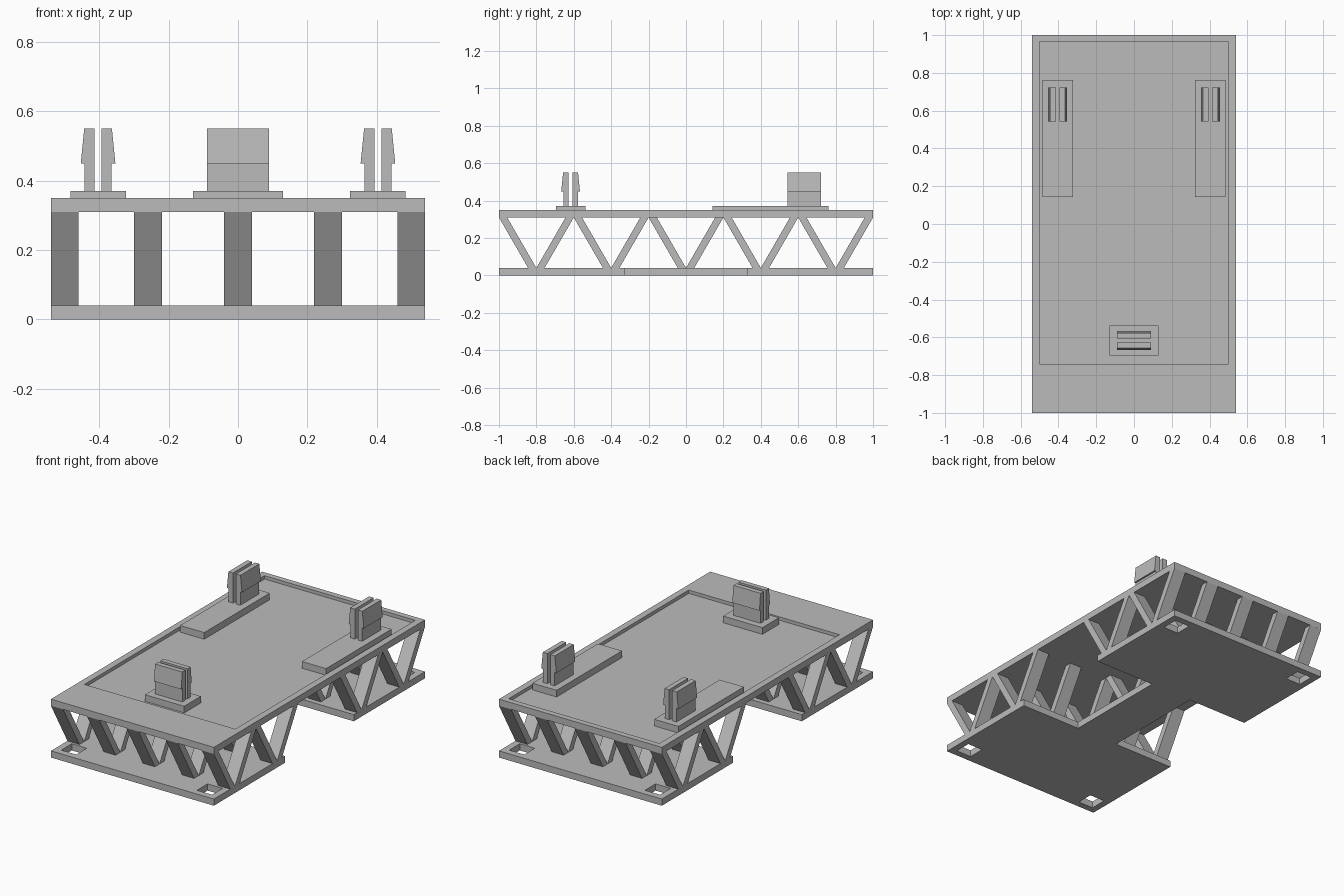
import bpy
import bmesh

if "Cube" in bpy.data.objects:
    bpy.data.objects.remove(bpy.data.objects["Cube"], do_unlink=True)

grey = bpy.data.materials.new("plain grey")
grey.use_nodes = True
grey.diffuse_color = (0.5, 0.5, 0.5, 1)
grey.node_tree.nodes["Principled BSDF"].inputs["Base Color"].default_value = (0.5, 0.5, 0.5, 1)


def prism(name, outline, to_3d, start, end):
    """Extrude a 2D outline from start to end; to_3d places (a, b, depth)."""
    bm = bmesh.new()
    loops = [[bm.verts.new(to_3d(a, b, d)) for a, b in outline] for d in (start, end)]
    n = len(outline)
    for loop in loops:
        bm.faces.new(loop)
    for i in range(n):
        j = (i + 1) % n
        bm.faces.new((loops[0][i], loops[0][j], loops[1][j], loops[1][i]))
    bmesh.ops.recalc_face_normals(bm, faces=bm.faces)
    mesh = bpy.data.meshes.new(name)
    bm.to_mesh(mesh)
    bm.free()
    mesh.materials.append(grey)
    obj = bpy.data.objects.new(name, mesh)
    bpy.context.collection.objects.link(obj)
    return obj


def flat(a, b, d):
    return (a, b, d)


def across_x(a, b, d):
    return (d, a, b)


def across_y(a, b, d):
    return (a, d, b)


def block(name, x0, x1, y0, y1, z0, z1):
    return prism(name, [(x0, y0), (x1, y0), (x1, y1), (x0, y1)], flat, z0, z1)


def cut(obj, cutter):
    """Subtract the cutter, then discard it."""
    cutter.hide_render = True
    mod = obj.modifiers.new("cut", 'BOOLEAN')
    mod.operation = 'DIFFERENCE'
    mod.solver = 'EXACT'
    mod.object = cutter
    bpy.context.view_layer.objects.active = obj
    bpy.ops.object.modifier_apply(modifier=mod.name)
    bpy.data.objects.remove(cutter, do_unlink=True)


HALF_W, HALF_L = 0.54, 1.0
DECK_LOW, DECK_TOP, FLOOR, PAD_TOP = 0.31, 0.35, 0.33, 0.37
BASE_TOP = 0.04

# Deck with a shallow tray
deck = block("deck", -HALF_W, HALF_W, -HALF_L, HALF_L, DECK_LOW, DECK_TOP)
cut(deck, block("tray_cutter", -0.5, 0.5, -0.74, 0.965, FLOOR, 0.4))

# Base plate, narrowed in the middle, with a square hole in each corner
NECK_W, NECK_L = 0.14, 0.325
quarter = [(HALF_W, HALF_L), (HALF_W, NECK_L), (NECK_W, NECK_L)]
right = quarter + [(x, -y) for x, y in reversed(quarter)]
base = prism("base_plate", right + [(-x, y) for x, y in reversed(right)], flat, 0, BASE_TOP)
for sx in (-1, 1):
    for sy in (-1, 1):
        x, y, h = sx * 0.45, sy * 0.91, 0.05
        cut(base, block("hole_cutter", x - h, x + h, y - h, y + h, -0.1, 0.1))

# Five rows of zigzag struts; only the centre row crosses the neck
STRUT_W, STRUT_T = 0.08, 0.044
for row, x in enumerate((-0.5, -0.26, 0, 0.26, 0.5)):
    for i in range(5):
        foot = -0.8 + 0.4 * i
        if i == 2 and x != 0:
            continue
        for s in (-1, 1):
            outline = [(foot, BASE_TOP), (foot + s * STRUT_T, BASE_TOP),
                       (foot + s * 0.2, DECK_LOW), (foot + s * (0.2 - STRUT_T), DECK_LOW)]
            prism(f"strut_{row}_{i}_{'front' if s < 0 else 'rear'}", outline,
                  across_x, x - STRUT_W / 2, x + STRUT_W / 2)


# Snap clips: paired barbed prongs
def clip(name, centre, to_3d, start, end):
    for s in (-1, 1):
        profile = [(0.01, PAD_TOP), (0.039, PAD_TOP), (0.039, 0.45),
                   (0.05, 0.45), (0.04, 0.55), (0.01, 0.55)]
        prism(f"{name}_prong_{'a' if s < 0 else 'b'}",
              [(centre + s * a, z) for a, z in profile], to_3d, start, end)


block("front_pad", -0.13, 0.13, -0.695, -0.538, FLOOR, PAD_TOP)
clip("front_clip", -0.617, across_x, -0.09, 0.09)
for s, side in ((1, "left"), (-1, "right")):
    x = s * 0.404
    block(f"{side}_pad", x - 0.08, x + 0.08, 0.143, 0.763, FLOOR, PAD_TOP)
    clip(f"{side}_clip", x, across_y, 0.543, 0.722)
